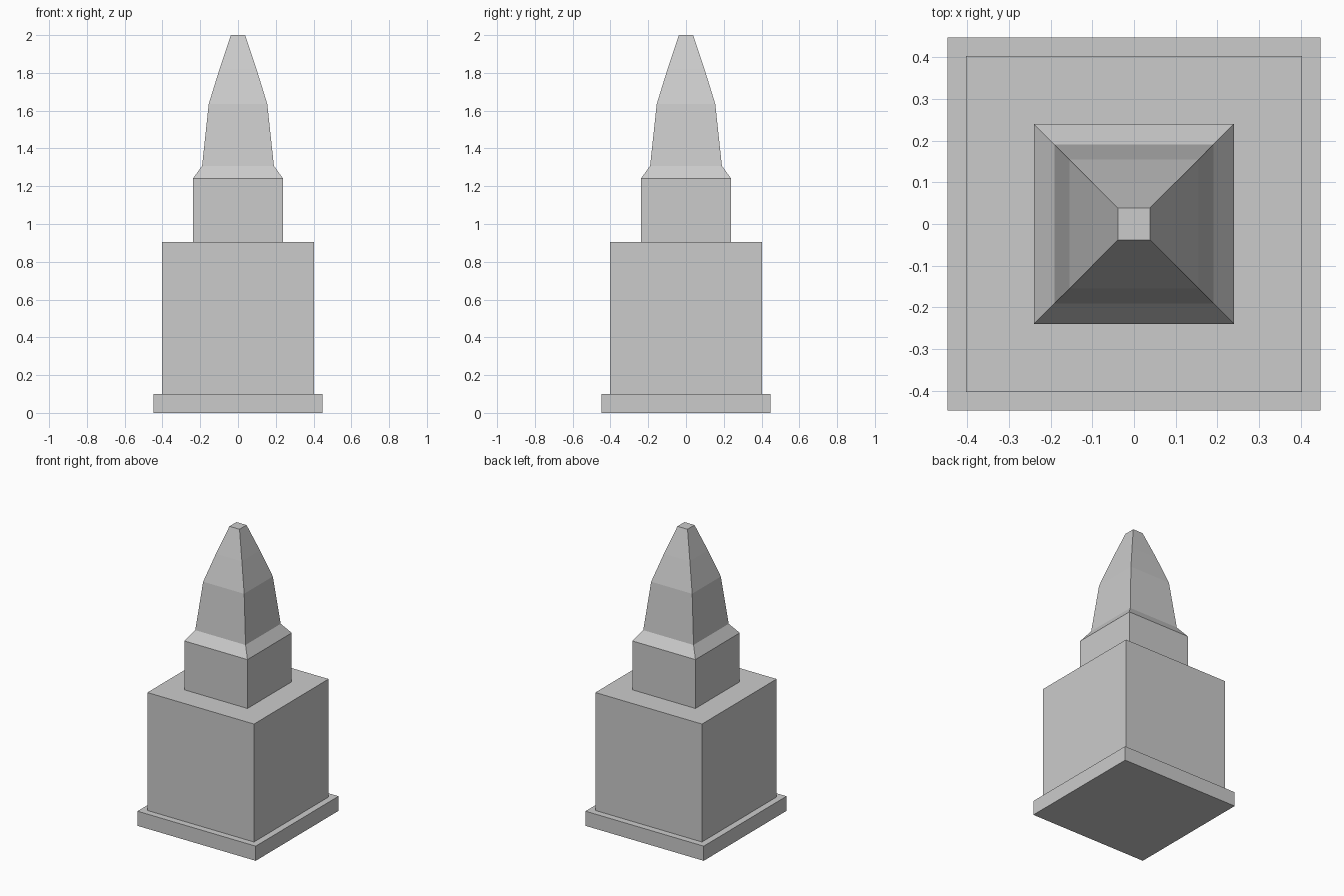
import bpy
import bmesh

cube = bpy.data.objects.get("Cube")
if cube:
    bpy.data.objects.remove(cube, do_unlink=True)

# One plain stone colour
STONE = (0.6, 0.6, 0.6, 1.0)
stone = bpy.data.materials.new("grey_stone")
stone.use_nodes = True
stone.diffuse_color = STONE
stone.node_tree.nodes["Principled BSDF"].inputs["Base Color"].default_value = STONE


def square_tower(name, profile):
    """Stack square rings of (half width, height) into a closed flat-faced solid."""
    bm = bmesh.new()
    rings = [[bm.verts.new((sx * w, sy * w, z))
              for sx, sy in ((-1, -1), (1, -1), (1, 1), (-1, 1))]
             for w, z in profile]
    bm.faces.new(rings[0][::-1])
    bm.faces.new(rings[-1])
    for low, high in zip(rings, rings[1:]):
        for i in range(4):
            j = (i + 1) % 4
            bm.faces.new((low[i], low[j], high[j], high[i]))
    mesh = bpy.data.meshes.new(name)
    bm.to_mesh(mesh)
    bm.free()
    mesh.materials.append(stone)
    obj = bpy.data.objects.new(name, mesh)
    bpy.context.collection.objects.link(obj)


# Plinth, main block, then the upper block with its tapering spire
square_tower("base_plinth", [(0.447, 0), (0.447, 0.1)])
square_tower("main_block", [(0.403, 0.1), (0.403, 0.906)])
square_tower("upper_block", [(0.239, 0.906), (0.239, 1.24)])
square_tower("spire", [(0.239, 1.24), (0.19, 1.308), (0.155, 1.635),
                       (0.098, 1.82), (0.038, 2.0)])
